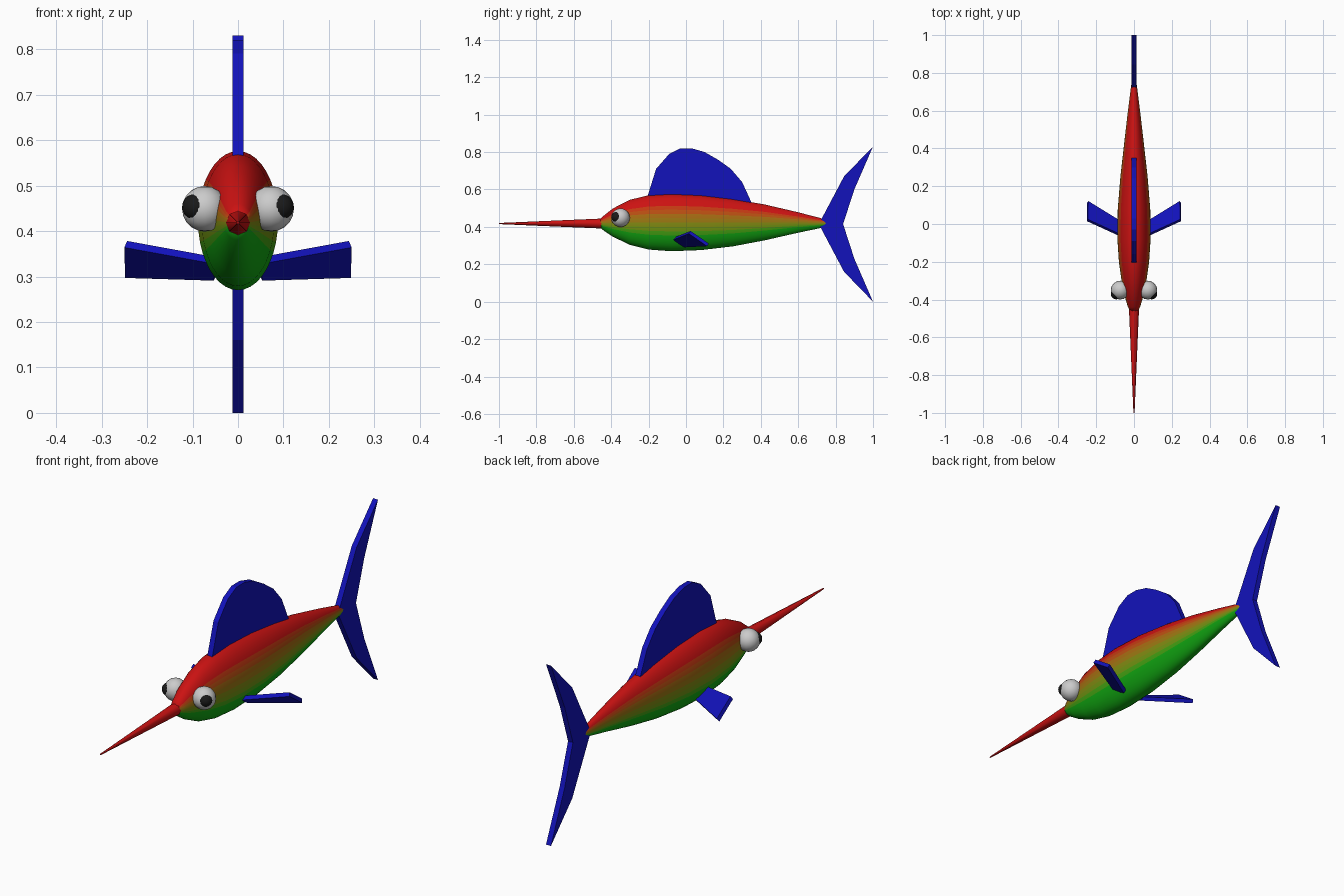
import bpy, bmesh, math
from mathutils import Vector, Matrix

if "Cube" in bpy.data.objects:
    bpy.data.objects.remove(bpy.data.objects["Cube"])


def material(name, rgb):
    m = bpy.data.materials.new(name)
    m.diffuse_color = (*rgb, 1)
    m.use_nodes = True
    m.node_tree.nodes["Principled BSDF"].inputs["Base Color"].default_value = m.diffuse_color
    return m


RED, GREEN = Vector((0.6, 0.006, 0.006)), Vector((0.006, 0.4, 0.006))
red = material("red", RED)
blue = material("blue", (0.006, 0.006, 0.5))
white = material("white", (0.8, 0.8, 0.8))
black = material("black", (0.01, 0.01, 0.01))


def finish(name, bm, mats, smooth=None):
    bmesh.ops.recalc_face_normals(bm, faces=bm.faces[:])
    me = bpy.data.meshes.new(name)
    bm.to_mesh(me)
    bm.free()
    for m in mats:
        me.materials.append(m)
    ob = bpy.data.objects.new(name, me)
    bpy.context.collection.objects.link(ob)
    if smooth:
        bpy.ops.object.select_all(action='DESELECT')
        ob.select_set(True)
        bpy.context.view_layer.objects.active = ob
        bpy.ops.object.shade_smooth_by_angle(angle=math.radians(smooth))
    return ob


def plate(name, pts, thickness):
    """Flat outline thickened evenly to both sides."""
    bm = bmesh.new()
    bm.faces.new([bm.verts.new(p) for p in pts])
    ob = finish(name, bm, [blue])
    mod = ob.modifiers.new("thickness", 'SOLIDIFY')
    mod.thickness, mod.offset = thickness, 0
    return ob


def ball(name, centre, r, mat):
    bm = bmesh.new()
    bmesh.ops.create_uvsphere(bm, u_segments=16, v_segments=10, radius=r,
                              matrix=Matrix.Translation(centre))
    return finish(name, bm, [mat], 40)


# Body: oval rings along y (y, bottom z, top z, half width)
stations = [(-0.46, 0.398, 0.442, 0.022), (-0.44, 0.38, 0.46, 0.032),
            (-0.39, 0.347, 0.499, 0.047), (-0.3, 0.304, 0.545, 0.066),
            (-0.2, 0.279, 0.569, 0.08), (-0.08, 0.27, 0.576, 0.088),
            (0.08, 0.276, 0.569, 0.086), (0.25, 0.296, 0.549, 0.072),
            (0.42, 0.328, 0.52, 0.053), (0.6, 0.369, 0.478, 0.032),
            (0.72, 0.394, 0.447, 0.017), (0.775, 0.407, 0.43, 0.008)]
SEG, BANDS = 40, 12
skin = [material(f"skin_{i}", RED.lerp(GREEN, i / (BANDS - 1))) for i in range(BANDS)]
bm = bmesh.new()
rings = []
for y, lo, hi, w in stations:
    rings.append([bm.verts.new((w * math.cos(a), y, (lo + hi) / 2 + (hi - lo) / 2 * math.sin(a)))
                  for a in (2 * math.pi * i / SEG for i in range(SEG))])
for a, b in zip(rings, rings[1:]):
    for i in range(SEG):
        j = (i + 1) % SEG
        f = bm.faces.new((a[i], a[j], b[j], b[i]))
        height = math.sin(2 * math.pi * (i + 0.5) / SEG)
        t = min(max((0.6 - height) / 1.1, 0), 1)
        f.material_index = round(t * (BANDS - 1))
for r in (rings[0], rings[-1]):
    bm.faces.new(r).material_index = BANDS // 2
finish("body", bm, skin, 60)

# Bill: long thin cone pointing forward
bm = bmesh.new()
bmesh.ops.create_cone(bm, cap_ends=True, segments=8, radius1=0.027, radius2=0.003, depth=0.56,
                      matrix=Matrix.Translation((0, -0.72, 0.418)) @ Matrix.Rotation(math.pi / 2, 4, 'X'))
finish("bill", bm, [red], 50)

# Dorsal fin
dorsal = [(-0.21, 0.55), (-0.16, 0.71), (-0.09, 0.79), (-0.03, 0.82), (0.03, 0.82), (0.1, 0.8),
          (0.17, 0.76), (0.24, 0.71), (0.3, 0.64), (0.355, 0.52)]
plate("dorsal_fin", [(0, y, z) for y, z in dorsal], 0.025)

# Tail fin: upper half mirrored about its middle height
half = [(0.845, 0.67), (1.0, 0.83), (0.9, 0.6)]
tail = [(0.71, 0.415)] + half + [(0.84, 0.415)] + [(y, 0.83 - z) for y, z in reversed(half)]
plate("tail_fin", [(0, y, z) for y, z in tail], 0.025)

# Side fins and eyes
fin = [(0.05, -0.07, 0.335), (0.247, 0.02, 0.371), (0.245, 0.117, 0.304), (0.05, -0.003, 0.298)]
for s, side in ((1, "right"), (-1, "left")):
    plate(f"{side}_side_fin", [(s * x, y, z) for x, y, z in fin], 0.018)
    ball(f"{side}_eye", (s * 0.073, -0.35, 0.449), 0.05, white)
    ball(f"{side}_pupil", (s * 0.094, -0.37, 0.453), 0.029, black)
